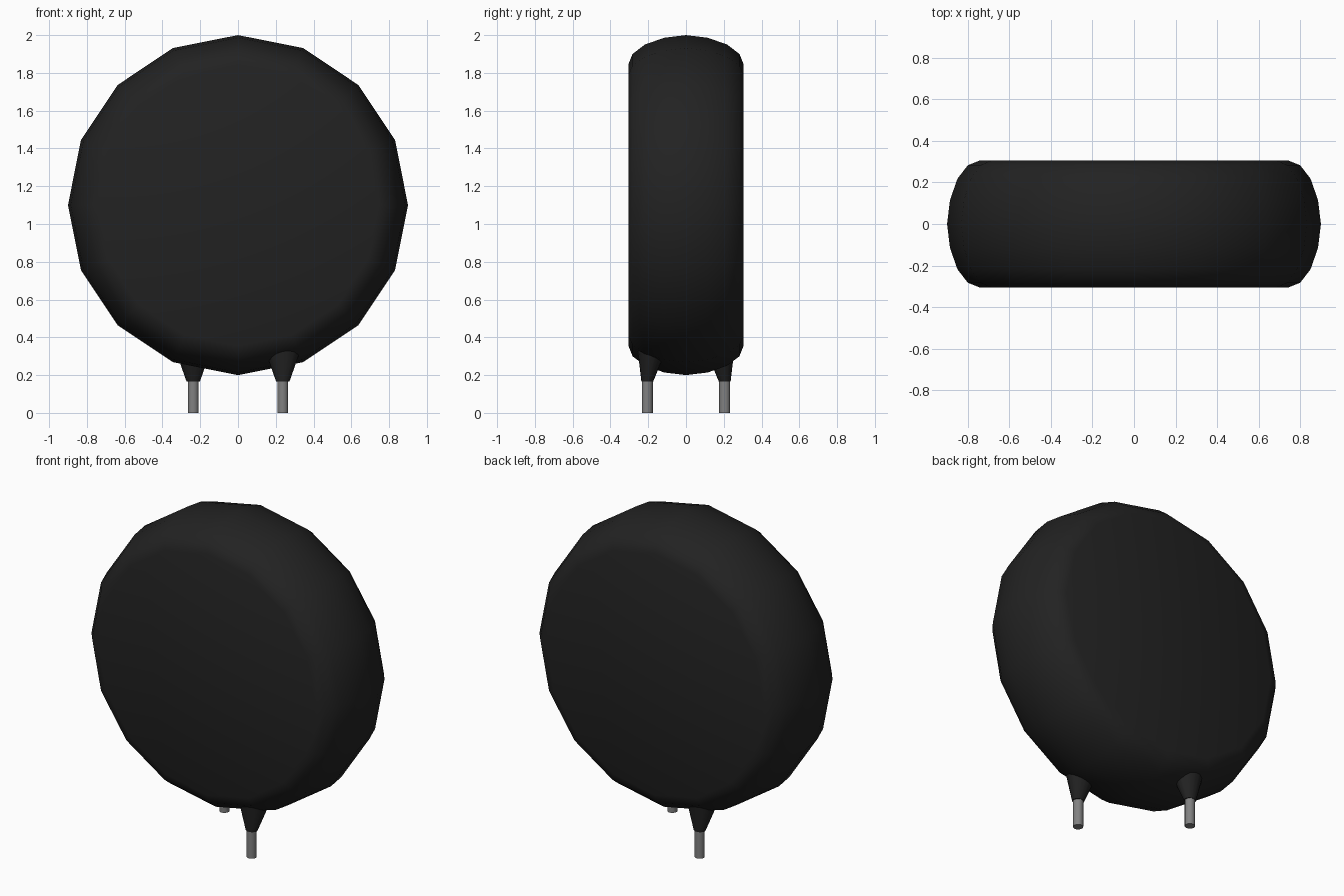
import bpy, bmesh, math
from mathutils import Vector

cube = bpy.data.objects.get("Cube")
if cube:
    bpy.data.objects.remove(cube, do_unlink=True)


def material(name, value, roughness):
    m = bpy.data.materials.new(name)
    m.use_nodes = True
    colour = (value, value, value, 1.0)
    m.diffuse_color = colour
    bsdf = m.node_tree.nodes["Principled BSDF"]
    bsdf.inputs["Base Color"].default_value = colour
    bsdf.inputs["Roughness"].default_value = roughness
    return m


black = material("black coating", 0.016, 0.6)
metal = material("grey metal", 0.22, 0.4)


def ring(centre, u, v, sides):
    """Points of an ellipse with half axes u and v."""
    return [centre + u * math.cos(a) + v * math.sin(a)
            for a in (2 * math.pi * i / sides for i in range(sides))]


def loft(name, rings, mat, angle=30):
    """Bridge successive rings, close both ends and shade smooth."""
    bm = bmesh.new()
    loops = [[bm.verts.new(p) for p in r] for r in rings]
    n = len(loops[0])
    for a, b in zip(loops, loops[1:]):
        for i in range(n):
            j = (i + 1) % n
            bm.faces.new((a[i], a[j], b[j], b[i]))
    bm.faces.new(loops[0])
    bm.faces.new(loops[-1])
    bmesh.ops.recalc_face_normals(bm, faces=bm.faces)
    mesh = bpy.data.meshes.new(name)
    bm.to_mesh(mesh)
    bm.free()
    mesh.materials.append(mat)
    obj = bpy.data.objects.new(name, mesh)
    bpy.context.collection.objects.link(obj)
    bpy.ops.object.select_all(action='DESELECT')
    obj.select_set(True)
    bpy.context.view_layer.objects.active = obj
    bpy.ops.object.shade_smooth_by_angle(angle=math.radians(angle))
    return obj


X, Y, Z = Vector((1, 0, 0)), Vector((0, 1, 0)), Vector((0, 0, 1))

# Rounded disc body: (depth, radius) from the rim to the flat face
half = [(0.0, 0.9), (0.115, 0.886), (0.218, 0.85), (0.283, 0.8), (0.305, 0.745)]
profile = [(-y, r) for y, r in reversed(half[1:])] + half
loft("disc_body",
     [ring(Vector((0, y, 1.1)), X * r, Z * r, 16) for y, r in profile], black, 35)

# Two leads on opposite corners, each with a coated collar leaning inwards
for name, s in (("left", 1), ("right", -1)):
    x, y = 0.237 * s, -0.205 * s
    loft(name + "_lead",
         [ring(Vector((x, y, z)), X * 0.029, Y * 0.029, 16) for z in (0.0, 0.3)], metal)
    loft(name + "_collar",
         [ring(Vector((x, y, 0.165)), X * 0.035, Y * 0.031, 16),
          ring(Vector((x, -0.168 * s, 0.42)), X * 0.125, Y * 0.098, 16)], black)
